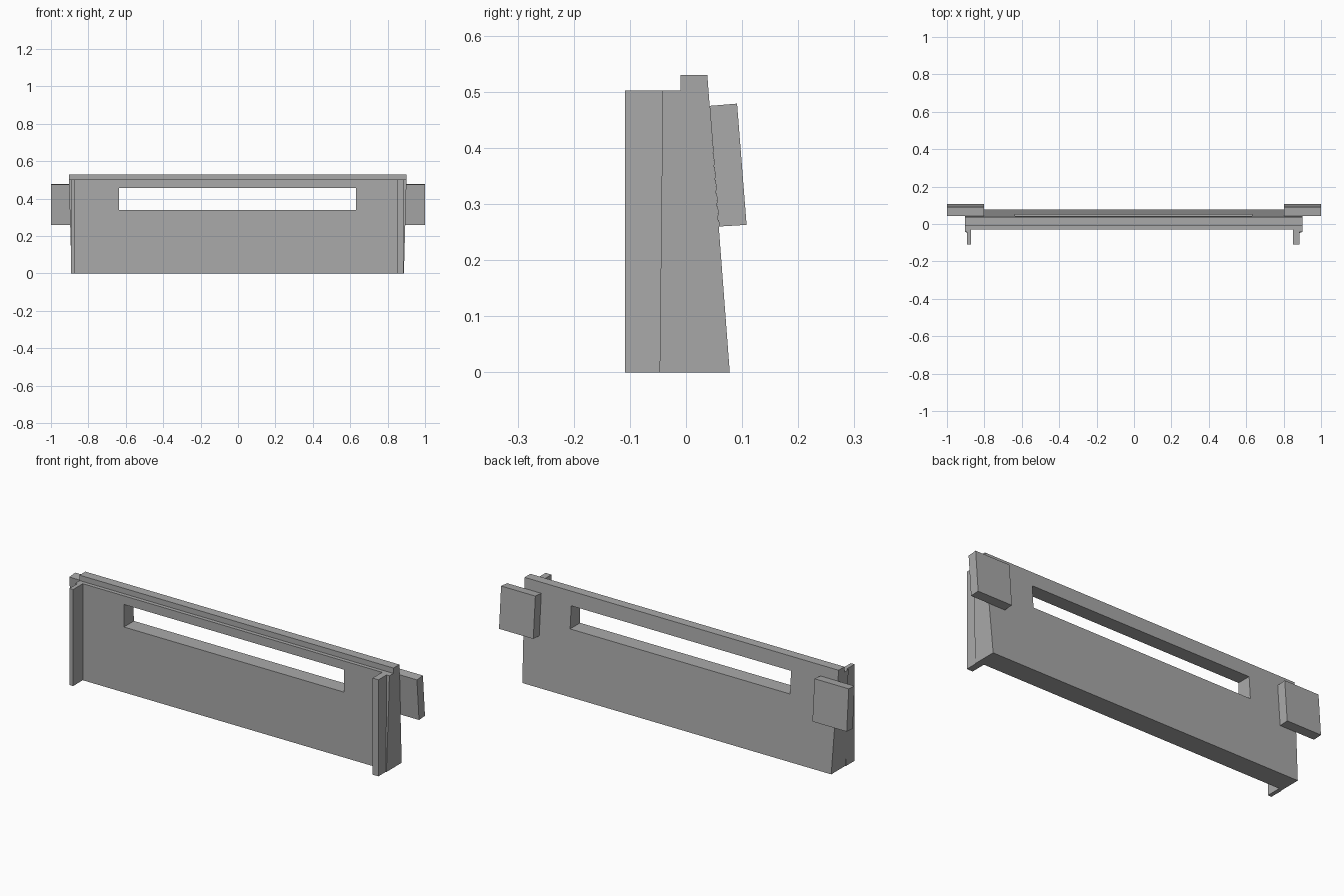
import bpy
import bmesh
import math
from mathutils import Matrix, Vector

if "Cube" in bpy.data.objects:
    bpy.data.objects.remove(bpy.data.objects["Cube"], do_unlink=True)

grey = bpy.data.materials.new("plain grey")
grey.use_nodes = True
grey.diffuse_color = (0.4, 0.4, 0.4, 1)
grey.node_tree.nodes["Principled BSDF"].inputs["Base Color"].default_value = (0.4, 0.4, 0.4, 1)


def add_object(name, bm):
    bmesh.ops.recalc_face_normals(bm, faces=bm.faces[:])
    mesh = bpy.data.meshes.new(name)
    bm.to_mesh(mesh)
    bm.free()
    mesh.materials.append(grey)
    obj = bpy.data.objects.new(name, mesh)
    bpy.context.collection.objects.link(obj)
    return obj


def prism(name, profile, x0, x1, flare=0.0):
    """Extrude a (y, z) profile along x; flare widens the outer ends with height."""
    bm = bmesh.new()
    face = bm.faces.new([bm.verts.new((x0, y, z)) for y, z in profile])
    new = bmesh.ops.extrude_face_region(bm, geom=[face])["geom"]
    for v in new:
        if isinstance(v, bmesh.types.BMVert):
            v.co.x = x1
    for v in bm.verts:
        if abs(v.co.x) > 0.88:
            v.co.x += math.copysign(flare * v.co.z, v.co.x)
    return add_object(name, bm)


def box(name, x0, x1, y0, y1, z0, z1, flare=0.0):
    return prism(name, [(y0, z0), (y1, z0), (y1, z1), (y0, z1)], x0, x1, flare)


def cut(target, cutter):
    cutter.hide_render = True
    mod = target.modifiers.new("cut", 'BOOLEAN')
    mod.operation = 'DIFFERENCE'
    mod.solver = 'EXACT'
    mod.object = cutter
    bpy.context.view_layer.objects.active = target
    bpy.ops.object.modifier_apply(modifier=mod.name)
    bpy.data.objects.remove(cutter, do_unlink=True)


# Main panel: leaning back face, stepped top edge
panel = prism("main_panel", [(-0.03, 0), (0.078, 0), (0.038, 0.53), (-0.01, 0.53),
                             (-0.01, 0.502), (-0.03, 0.502)], -0.89, 0.887, 0.028)

# Long slot through the panel
cut(panel, box("slot_cutter", -0.635, 0.63, -0.3, 0.3, 0.34, 0.457))

# Round blind pockets in the back, square to the leaning face
lean = math.atan2(0.04, 0.53)
normal = Vector((0, math.cos(lean), math.sin(lean)))
for x in (-0.725, 0.70):
    bm = bmesh.new()
    bmesh.ops.create_cone(bm, cap_ends=True, segments=48, radius1=0.105, radius2=0.105, depth=0.15)
    turn = normal.to_track_quat('Z', 'Y').to_matrix().to_4x4()
    bm.transform(Matrix.Translation(Vector((x, 0.063, 0.195))) @ turn)
    cut(panel, add_object("pocket_cutter", bm))

# End lips and the thin flanges standing forward of them
lip = [(-0.047, 0), (-0.03, 0), (-0.03, 0.502), (-0.043, 0.502), (-0.043, 0.37)]
prism("right_lip", lip, -0.89, -0.872, 0.028)
prism("left_lip", lip, 0.85, 0.887, 0.028)
box("right_flange", -0.893, -0.872, -0.109, -0.04, 0, 0.502)
box("left_flange", 0.85, 0.884, -0.109, -0.04, 0, 0.502)

# Tilted mounting blocks on the back
block = [(0.042, 0.475), (0.091, 0.479), (0.108, 0.263), (0.059, 0.26)]
for name, side in (("right_block", -1), ("left_block", 1)):
    prism(name, block, side * 0.803, side * 1.0)

# Smooth only the round pocket walls
bpy.ops.object.select_all(action='DESELECT')
panel.select_set(True)
bpy.context.view_layer.objects.active = panel
bpy.ops.object.shade_smooth_by_angle(angle=math.radians(20))
